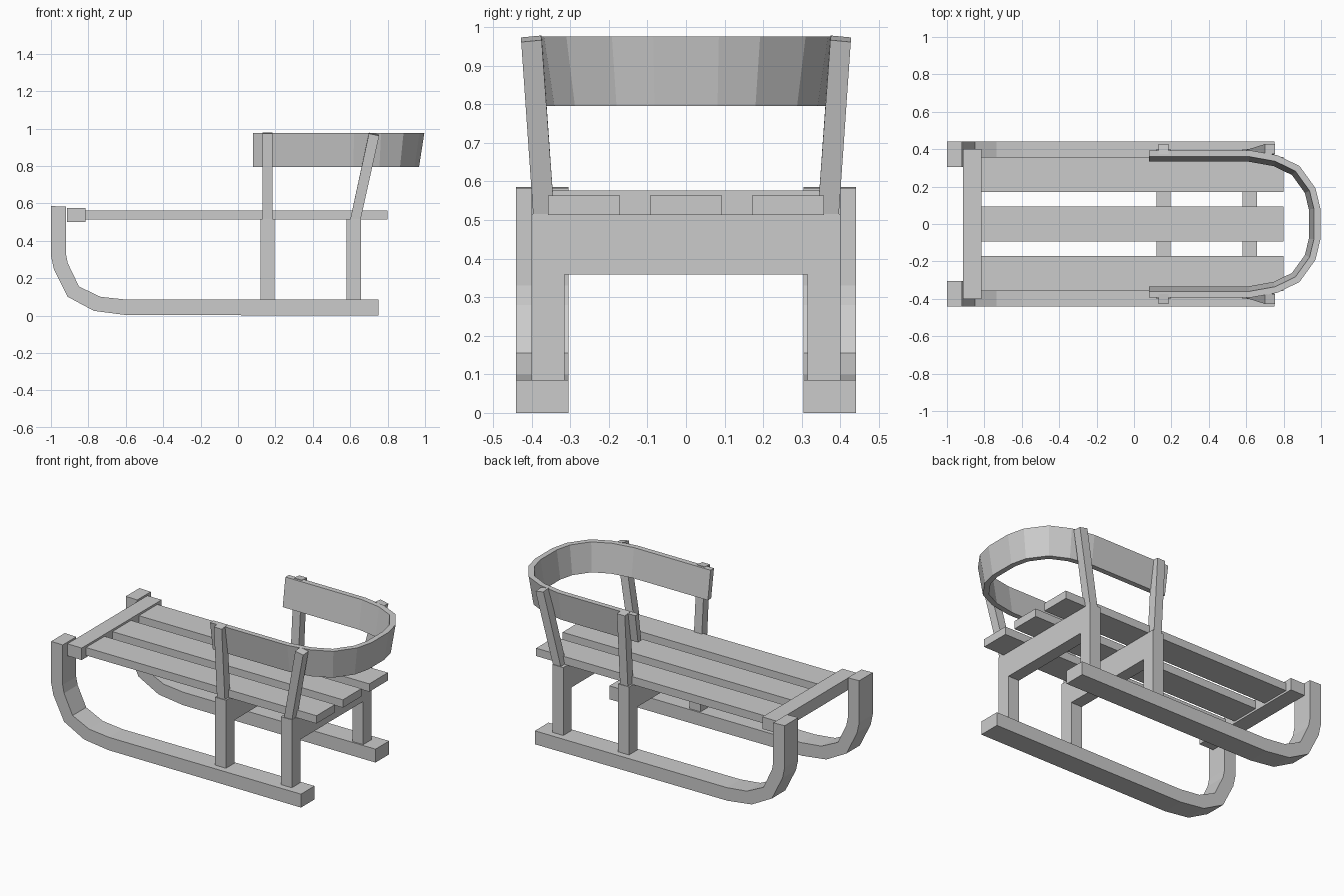
import bpy
from mathutils import Vector

if "Cube" in bpy.data.objects:
    bpy.data.objects.remove(bpy.data.objects["Cube"])


def loft(name, rings, closed=False):
    """Skin equal-sized vertex rings; caps the ends when not closed."""
    n, m = len(rings[0]), len(rings)
    verts = [v for r in rings for v in r]
    faces = [(i * n + j, i * n + (j + 1) % n, (i + 1) * n + (j + 1) % n, (i + 1) * n + j)
             for i in range(m - 1) for j in range(n)]
    faces += [tuple(range(n))[::-1], tuple(range((m - 1) * n, m * n))]
    mesh = bpy.data.meshes.new(name)
    mesh.from_pydata(verts, [], faces)
    obj = bpy.data.objects.new(name, mesh)
    bpy.context.collection.objects.link(obj)
    bpy.context.view_layer.objects.active = obj
    obj.select_set(True)
    bpy.ops.object.mode_set(mode='EDIT')
    bpy.ops.mesh.select_all(action='SELECT')
    bpy.ops.mesh.normals_make_consistent(inside=False)
    bpy.ops.object.mode_set(mode='OBJECT')
    obj.select_set(False)
    return obj


def box(name, x0, x1, y0, y1, z0, z1):
    ring = lambda z: [(x0, y0, z), (x1, y0, z), (x1, y1, z), (x0, y1, z)]
    return loft(name, [ring(z0), ring(z1)])


def mirror_y(obj):
    mod = obj.modifiers.new("mirror", 'MIRROR')
    mod.use_axis = (False, True, False)


# Runners: side profile swept across the width, curled up at the front
outer = [(0.75, 0), (-0.6, 0.003), (-0.77, 0.025), (-0.91, 0.10), (-0.985, 0.25), (-1, 0.32), (-1, 0.585)]
inner = [(0.75, 0.085), (-0.595, 0.085), (-0.735, 0.10), (-0.85, 0.155), (-0.91, 0.28), (-0.92, 0.33), (-0.92, 0.583)]
mirror_y(loft("runners", [[(a[0], 0.305, a[1]), (a[0], 0.441, a[1]), (b[0], 0.441, b[1]), (b[0], 0.305, b[1])]
                          for a, b in zip(outer, inner)]))

# Bridge frames standing on the runners
arch = [(-0.4, 0.085), (-0.4, 0.515), (0.4, 0.515), (0.4, 0.085),
        (0.315, 0.085), (0.315, 0.358), (-0.315, 0.358), (-0.315, 0.085)]
for name, x in (("middle_frame", 0.119), ("rear_frame", 0.58)):
    loft(name, [[(x + dx, y, z) for y, z in arch] for dx in (0, 0.077)])

# Seat slats and front crossbar
for i, y in enumerate((-0.264, 0, 0.264)):
    box(f"seat_slat_{i + 1}", -0.815, 0.8, y - 0.093, y + 0.093, 0.513, 0.563)
box("front_crossbar", -0.915, -0.815, -0.4, 0.4, 0.5, 0.576)

# Backrest posts leaning outwards; the rear pair also leans back
for name, b, t, drop in (("middle_backrest_posts", 0.13, 0.13, 0), ("rear_backrest_posts", 0.6, 0.7, 0.012)):
    w = 0.055
    mirror_y(loft(name, [
        [(b, 0.341, 0.513), (b + w, 0.341, 0.513), (b + w, 0.396, 0.513), (b, 0.396, 0.513)],
        [(t, 0.374, 0.978), (t + w, 0.374, 0.978 - drop), (t + w, 0.427, 0.973 - drop), (t, 0.427, 0.973)]]))

# Wrap-around backrest band, flaring towards the top
half = [(0.08, 0.394), (0.62, 0.394), (0.765, 0.368), (0.885, 0.31), (0.97, 0.192), (0.996, 0.085)]
path = [Vector(p) for p in half + [(x, -y) for x, y in half[::-1]]]


def inset(i, d):
    segs = [(path[k + 1] - path[k]).normalized() for k in (i - 1, i) if 0 <= k < len(path) - 1]
    norms = [Vector((s.y, -s.x)) for s in segs]
    avg = sum(norms, Vector((0, 0))).normalized()
    return path[i] + avg * d / avg.dot(norms[0])


loft("backrest_band", [[(*inset(i, d), z) for d, z in ((0, 0.975), (0.034, 0.975), (0.061, 0.795), (0.028, 0.795))]
                       for i in range(len(path))])
